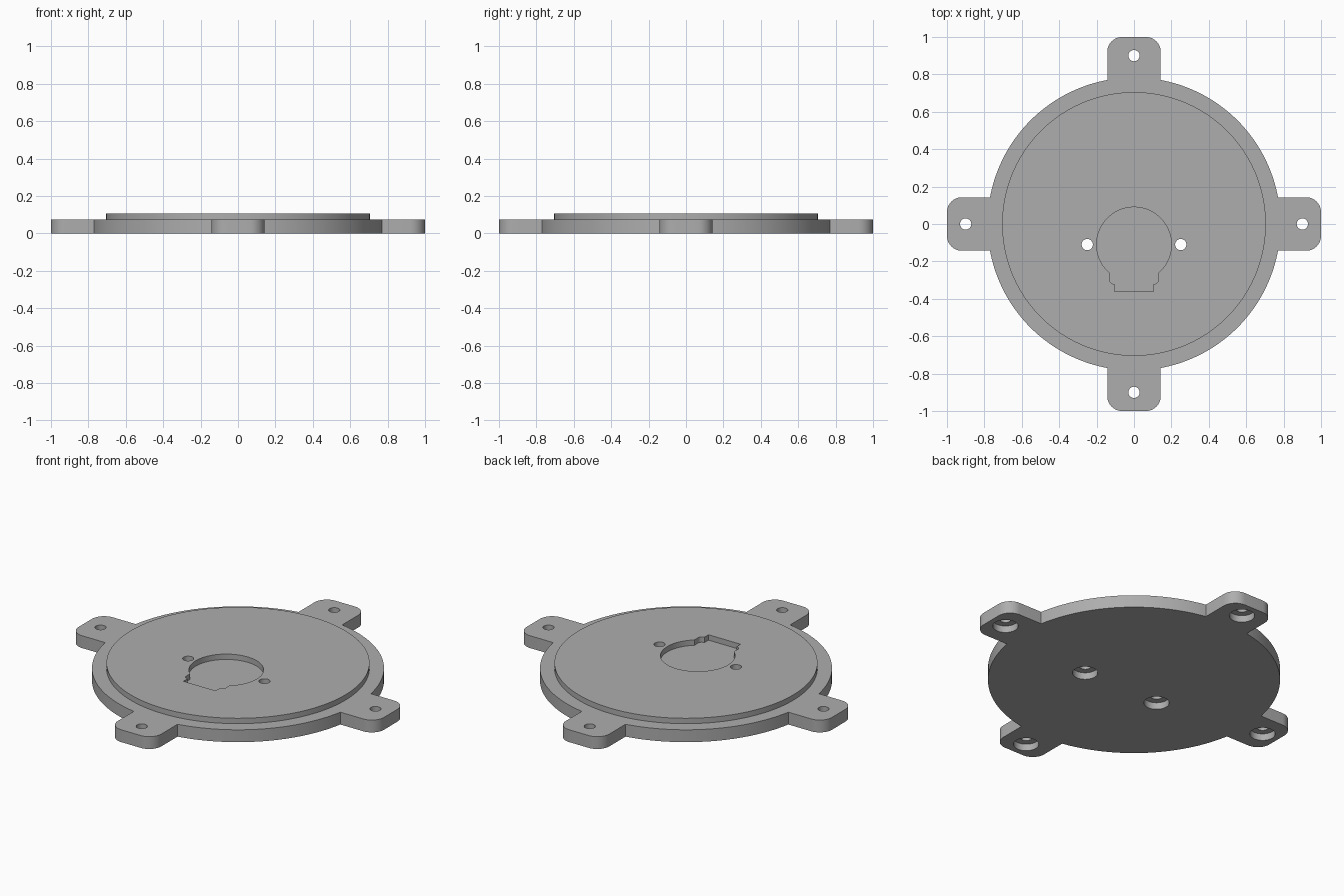
import bpy, bmesh
from math import sin, cos, pi, radians, asin

cube = bpy.data.objects.get("Cube")
if cube:
    bpy.data.objects.remove(cube, do_unlink=True)

BASE, TOP = 0.073, 0.105
POCKET_DEPTH, BORE_DEPTH = 0.032, 0.04

grey = bpy.data.materials.new("plain grey")
grey.use_nodes = True
grey.diffuse_color = (0.42, 0.42, 0.42, 1)
grey.node_tree.nodes["Principled BSDF"].inputs["Base Color"].default_value = (0.42, 0.42, 0.42, 1)


def arc(cx, cy, r, a0, a1, n):
    """Points along an arc, angles in degrees."""
    return [(cx + r * cos(radians(a0 + (a1 - a0) * i / n)),
             cy + r * sin(radians(a0 + (a1 - a0) * i / n))) for i in range(n + 1)]


def circle(cx, cy, r, n=48):
    return arc(cx, cy, r, 0, 360, n)[:-1]


def prism(name, outlines, z0, z1):
    """Extrude closed counter-clockwise outlines from z0 to z1."""
    bm = bmesh.new()
    for pts in outlines:
        low = [bm.verts.new((x, y, z0)) for x, y in pts]
        high = [bm.verts.new((x, y, z1)) for x, y in pts]
        bm.faces.new(low[::-1])
        bm.faces.new(high)
        for i in range(len(pts)):
            j = (i + 1) % len(pts)
            bm.faces.new((low[i], low[j], high[j], high[i]))
    mesh = bpy.data.meshes.new(name)
    bm.to_mesh(mesh)
    bm.free()
    ob = bpy.data.objects.new(name, mesh)
    bpy.context.collection.objects.link(ob)
    mesh.materials.append(grey)
    return ob


def combine(target, tool, operation):
    """Apply a boolean and remove its tool."""
    mod = target.modifiers.new(operation, 'BOOLEAN')
    mod.operation, mod.solver, mod.object = operation, 'EXACT', tool
    bpy.context.view_layer.objects.active = target
    bpy.ops.object.modifier_apply(modifier=mod.name)
    bpy.data.objects.remove(tool, do_unlink=True)


# Flange outline: a disc with four rounded ears
R, HALF, CORNER = 0.783, 0.143, 0.08
root = asin(HALF / R) * 180 / pi
quarter = (arc(1 - CORNER, -HALF + CORNER, CORNER, -90, 0, 12)
           + arc(1 - CORNER, HALF - CORNER, CORNER, 0, 90, 12)
           + arc(0, 0, R, root, 90 - root, 40))
outline = []
for k in range(4):
    c, s = round(cos(k * pi / 2)), round(sin(k * pi / 2))
    outline += [(c * x - s * y, s * x + c * y) for x, y in quarter]
plate = prism("mounting_plate", [outline], 0, BASE)

# Raised round face
combine(plate, prism("raised_face", [circle(0, 0, 0.705, 160)], BASE - 0.02, TOP), 'UNION')

# Keyhole-shaped blind pocket, mirrored about x = 0
PY = -0.11
right = ([(0.105, -0.36), (0.105, -0.322)]
         + arc(0.105, -0.297, 0.025, -70, 0, 5)
         + arc(0, PY, 0.2, -50, 90, 50))
pocket = right + [(-x, y) for x, y in right[-2::-1]]
combine(plate, prism("pocket_cutter", [pocket], TOP - POCKET_DEPTH, TOP + 0.1), 'DIFFERENCE')

# Screw holes, counterbored from below
spots = [(0.9, 0), (-0.9, 0), (0, 0.9), (0, -0.9), (0.25, PY), (-0.25, PY)]
for r, top in ((0.03, TOP + 0.1), (0.068, BORE_DEPTH)):
    cutter = prism("hole_cutter", [circle(x, y, r, 36) for x, y in spots], -0.1, top)
    combine(plate, cutter, 'DIFFERENCE')

bpy.ops.object.select_all(action='DESELECT')
plate.select_set(True)
bpy.context.view_layer.objects.active = plate
bpy.ops.object.shade_smooth_by_angle(angle=radians(30))
